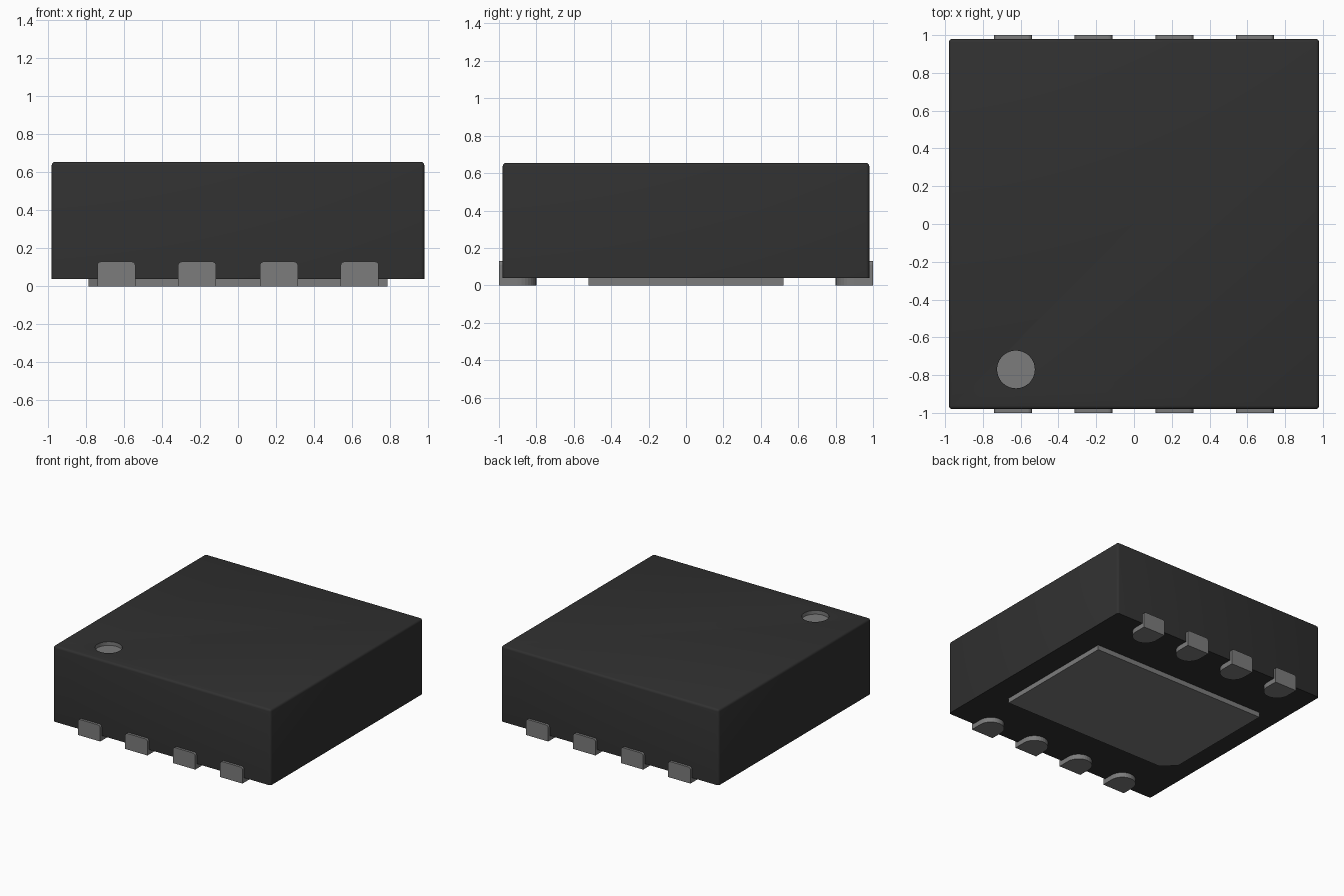
import bpy, bmesh, math
from mathutils import Vector

if "Cube" in bpy.data.objects:
    bpy.data.objects.remove(bpy.data.objects["Cube"], do_unlink=True)


def make_material(name, value):
    mat = bpy.data.materials.new(name)
    mat.use_nodes = True
    mat.diffuse_color = (value, value, value, 1)
    mat.node_tree.nodes["Principled BSDF"].inputs["Base Color"].default_value = (value, value, value, 1)
    return mat


BLACK = make_material("black plastic", 0.03)
GREY = make_material("grey metal", 0.2)


def finish(name, bm, *mats):
    bmesh.ops.recalc_face_normals(bm, faces=bm.faces)
    mesh = bpy.data.meshes.new(name)
    bm.to_mesh(mesh)
    bm.free()
    obj = bpy.data.objects.new(name, mesh)
    bpy.context.collection.objects.link(obj)
    for mat in mats:
        mesh.materials.append(mat)
    return obj


def extrude_outline(bm, points, offset):
    face = bm.faces.new([bm.verts.new(p) for p in points])
    geom = bmesh.ops.extrude_face_region(bm, geom=[face])["geom"]
    moved = [v for v in geom if isinstance(v, bmesh.types.BMVert)]
    bmesh.ops.translate(bm, verts=moved, vec=offset)


def arc(cx, cy, radius, start, end, steps):
    angles = [math.radians(start + (end - start) * i / steps) for i in range(steps + 1)]
    return [(cx + radius * math.cos(a), cy + radius * math.sin(a)) for a in angles]


HALF, BASE, TOP = 0.98, 0.04, 0.655

# Body block: top and upright edges rounded, bottom rim left sharp
bm = bmesh.new()
extrude_outline(bm, [(-HALF, -HALF, BASE), (HALF, -HALF, BASE), (HALF, HALF, BASE), (-HALF, HALF, BASE)],
                Vector((0, 0, TOP - BASE)))
edges = [e for e in bm.edges if max(v.co.z for v in e.verts) > BASE + 0.1]
bmesh.ops.bevel(bm, geom=edges, offset=0.018, segments=3, profile=0.5, affect="EDGES")
body = finish("body", bm, BLACK, GREY)

# Round pin-one dimple cut into the top
bm = bmesh.new()
extrude_outline(bm, [(x, y, TOP - 0.03) for x, y in arc(-0.625, -0.77, 0.1, 0, 350, 35)], Vector((0, 0, 0.2)))
cutter = finish("dimple_cutter", bm, GREY)
cutter.hide_render = True
cut = body.modifiers.new("dimple", "BOOLEAN")
cut.object = cutter
cut.solver = "EXACT"
bpy.context.view_layer.objects.active = body
body.select_set(True)
bpy.ops.object.modifier_apply(modifier=cut.name)
bpy.data.objects.remove(cutter, do_unlink=True)
for poly in body.data.polygons:
    c = poly.center
    inside = math.hypot(c.x + 0.625, c.y + 0.77) < 0.11 and BASE + 0.1 < c.z < TOP - 0.005
    poly.material_index = 1 if inside else 0
bpy.ops.object.shade_smooth_by_angle(angle=math.radians(35))

# Thermal pad underneath with one clipped corner
bm = bmesh.new()
px, py, clip = 0.785, 0.52, 0.1
outline = [(-px + clip, -py), (px, -py), (px, py), (-px, py), (-px, -py + clip)]
extrude_outline(bm, [(x, y, 0) for x, y in outline], Vector((0, 0, BASE)))
finish("thermal_pad", bm, GREY)

# Leads: upright end plate plus a round-ended foot, in two rows of four
for side, row in ((-1, "front"), (1, "back")):
    for i, x in enumerate((-0.64, -0.215, 0.215, 0.64)):
        bm = bmesh.new()
        foot = [(0.1, 1.0)] + arc(0, 0.9, 0.1, 0, -180, 16) + [(-0.1, 1.0)]
        extrude_outline(bm, [(x + u, side * v, 0) for u, v in foot], Vector((0, 0, BASE)))
        plate = [(0.1, 0.0)] + arc(0.08, 0.11, 0.02, 0, 90, 4) + arc(-0.08, 0.11, 0.02, 90, 180, 4) + [(-0.1, 0.0)]
        extrude_outline(bm, [(x + u, side * 1.0, z) for u, z in plate], Vector((0, -side * 0.025, 0)))
        finish(f"{row}_lead_{i + 1}", bm, GREY)
